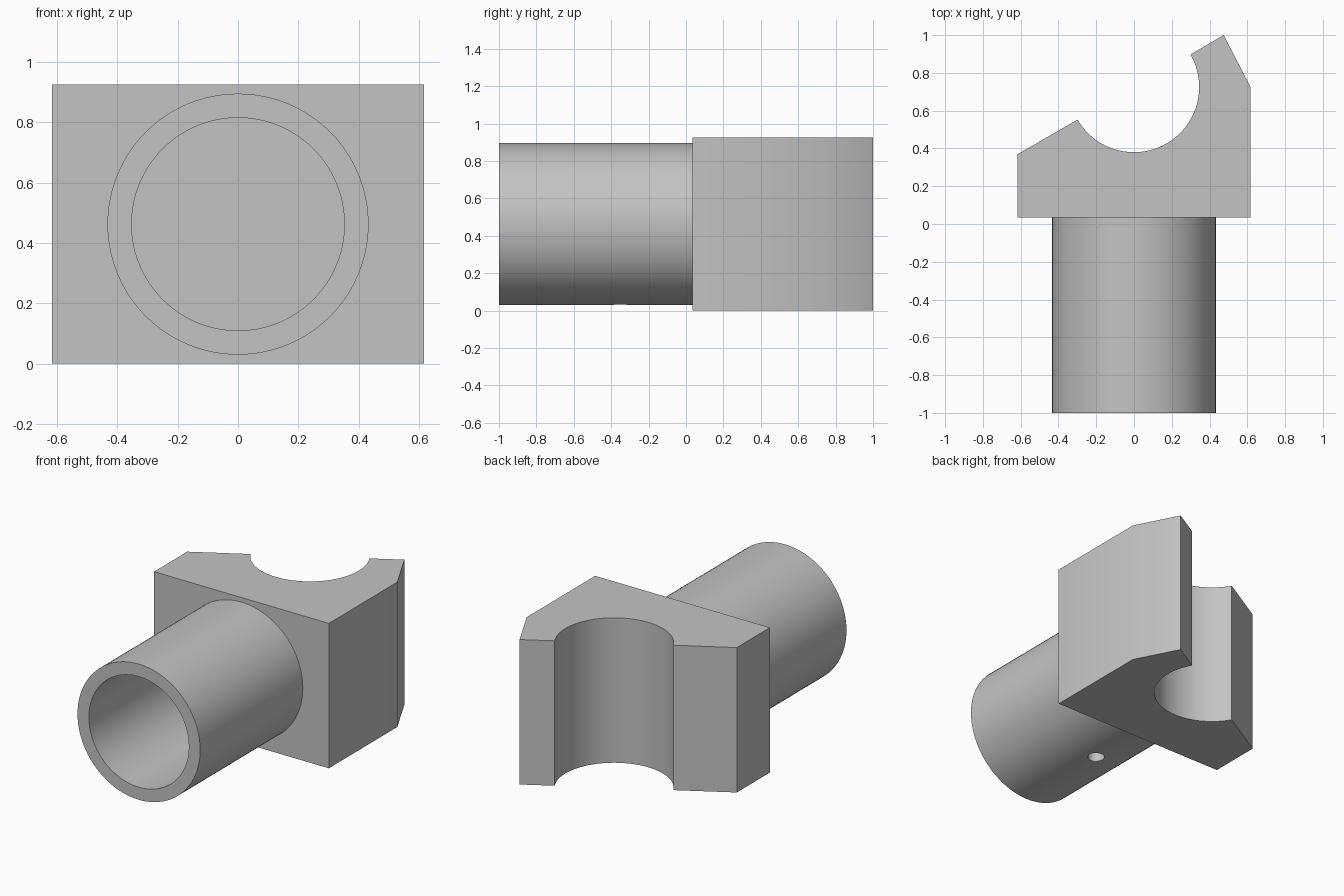
import bpy, bmesh, math
from mathutils import Matrix

if "Cube" in bpy.data.objects:
    bpy.data.objects.remove(bpy.data.objects["Cube"])

H = 0.925            # block height
ZC = H / 2           # tube axis height
Y0, Y1 = -1.0, 0.035 # tube ends
RO, RI = 0.433, 0.353

grey = bpy.data.materials.new("plain grey")
grey.diffuse_color = (0.55, 0.55, 0.55, 1)
grey.use_nodes = True
grey.node_tree.nodes["Principled BSDF"].inputs["Base Color"].default_value = grey.diffuse_color


def finish(name, bm):
    bmesh.ops.recalc_face_normals(bm, faces=bm.faces)
    me = bpy.data.meshes.new(name)
    bm.to_mesh(me)
    bm.free()
    me.materials.append(grey)
    ob = bpy.data.objects.new(name, me)
    bpy.context.collection.objects.link(ob)
    return ob


def smooth(ob):
    bpy.ops.object.select_all(action='DESELECT')
    ob.select_set(True)
    bpy.context.view_layer.objects.active = ob
    bpy.ops.object.shade_smooth_by_angle(angle=math.radians(30))


# Clamp block: plan outline with a half-round groove, extruded upward
cy, r, n = 0.725, 0.345, 48
outline = [(-0.617, Y1), (0.617, Y1), (0.617, cy), (0.475, 1.0)]
for i in range(n + 1):
    a = math.radians(30 - 180 * i / n)
    outline.append((r * math.cos(a), cy + r * math.sin(a)))
outline.append((-0.617, 0.369))
bm = bmesh.new()
face = bm.faces.new([bm.verts.new((x, y, 0)) for x, y in outline])
ext = bmesh.ops.extrude_face_region(bm, geom=[face])
bmesh.ops.translate(bm, vec=(0, 0, H),
                    verts=[v for v in ext["geom"] if isinstance(v, bmesh.types.BMVert)])
smooth(finish("grooved_block", bm))

# Hollow tube: wall section spun around the y axis
bm = bmesh.new()
section = [(RO, Y0), (RO, Y1), (RI, Y1), (RI, Y0)]
vs = [bm.verts.new((x, y, ZC)) for x, y in section]
es = [bm.edges.new((vs[i], vs[(i + 1) % 4])) for i in range(4)]
bmesh.ops.spin(bm, geom=vs + es, cent=(0, 0, ZC), axis=(0, 1, 0),
               angle=math.tau, steps=96, use_merge=True)
bmesh.ops.remove_doubles(bm, verts=bm.verts, dist=1e-5)
tube = finish("tube", bm)

# Small drain hole through the underside of the tube
bm = bmesh.new()
bmesh.ops.create_cone(bm, cap_ends=True, segments=32, radius1=0.05, radius2=0.05,
                      depth=0.3, matrix=Matrix.Translation((0, -0.352, 0.06)))
cutter = finish("hole_cutter", bm)
cut = tube.modifiers.new("drain_hole", 'BOOLEAN')
cut.operation = 'DIFFERENCE'
cut.solver = 'EXACT'
cut.object = cutter
bpy.context.view_layer.objects.active = tube
tube.select_set(True)
bpy.ops.object.modifier_apply(modifier=cut.name)
bpy.data.objects.remove(cutter)
smooth(tube)
